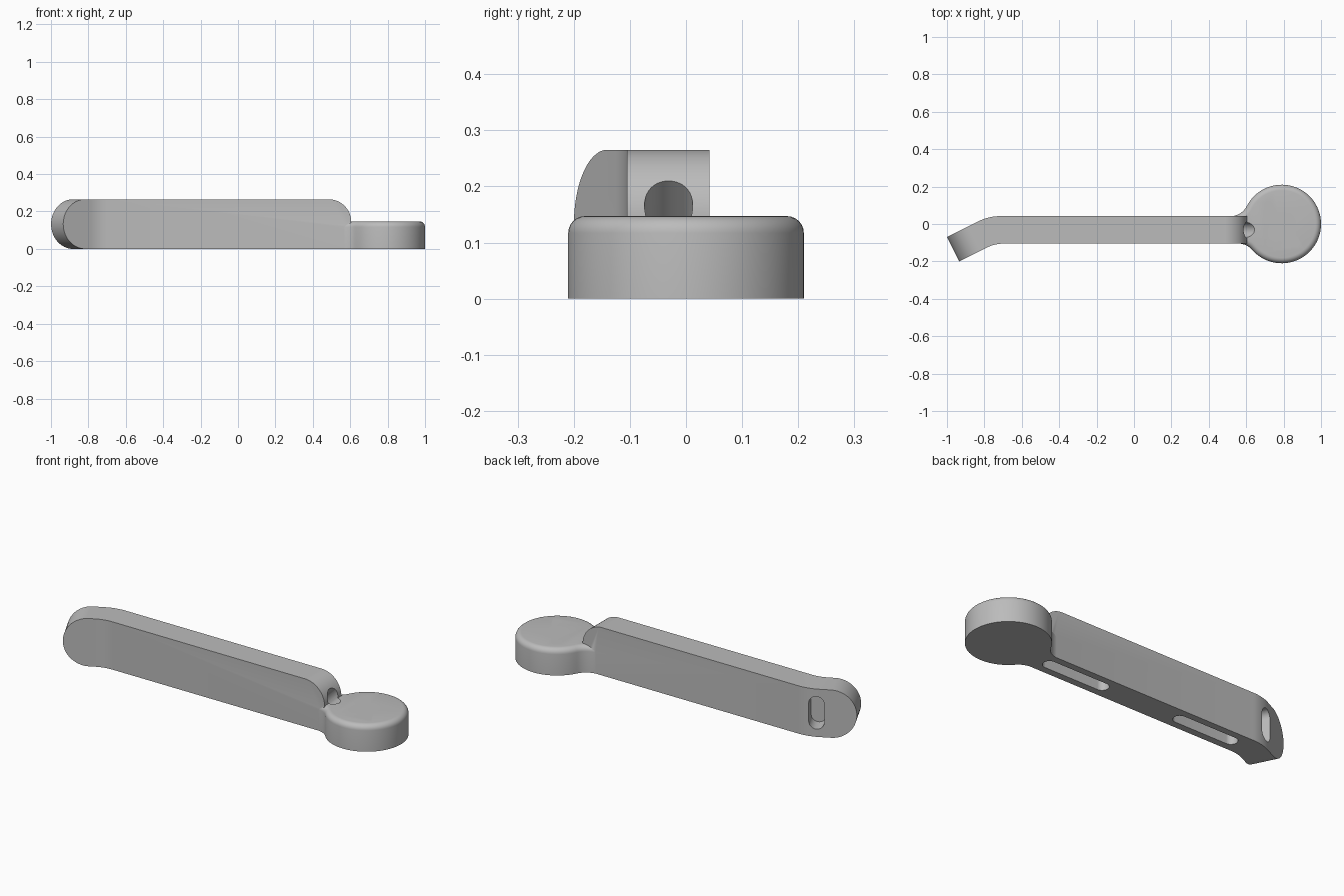
import bpy, bmesh, math
from mathutils import Vector, Matrix

if "Cube" in bpy.data.objects:
    bpy.data.objects.remove(bpy.data.objects["Cube"], do_unlink=True)

HEIGHT = 0.265
FLAT = Matrix.Identity(4)
SIDE = Matrix(((1, 0, 0, 0), (0, 0, 1, 0), (0, 1, 0, 0), (0, 0, 0, 1)))
# frame on the back of the bent end: along the plate, up, outwards
PLATE = Matrix(((-0.894, 0, -0.447, -0.881), (-0.447, 0, 0.894, -0.010),
                (0, 1, 0, HEIGHT / 2), (0, 0, 0, 1)))


def arc(center, r, a0, a1, n):
    return [(center[0] + r * math.cos(a0 + (a1 - a0) * i / n),
             center[1] + r * math.sin(a0 + (a1 - a0) * i / n)) for i in range(n + 1)]


def rounded(corners, n=12):
    """Polygon from (x, y, radius) corners."""
    pts = []
    for i, (x, y, r) in enumerate(corners):
        p = Vector((x, y))
        if r == 0:
            pts.append(p)
            continue
        a = (Vector(corners[i - 1][:2]) - p).normalized()
        b = (Vector(corners[(i + 1) % len(corners)][:2]) - p).normalized()
        half = a.angle(b) / 2
        t = r / math.tan(half)
        c = p + (a + b).normalized() * (r / math.sin(half))
        v0, v1 = p + a * t - c, p + b * t - c
        pts += [c + v0.lerp(v1, k / n).normalized() * r for k in range(n + 1)]
    return pts


def slot_shape(x0, x1, y0, y1):
    r = min(x1 - x0, y1 - y0) * 0.495
    return rounded([(x0, y0, r), (x1, y0, r), (x1, y1, r), (x0, y1, r)], 8)


def finish(bm, name):
    bmesh.ops.recalc_face_normals(bm, faces=bm.faces[:])
    mesh = bpy.data.meshes.new(name)
    bm.to_mesh(mesh)
    bm.free()
    ob = bpy.data.objects.new(name, mesh)
    bpy.context.collection.objects.link(ob)
    return ob


def prism(name, pts, lo, hi, frame=FLAT, top_bevel=0):
    bm = bmesh.new()
    base = bm.faces.new([bm.verts.new((p[0], p[1], lo)) for p in pts])
    geom = bmesh.ops.extrude_face_region(bm, geom=[base])["geom"]
    top = [g for g in geom if isinstance(g, bmesh.types.BMVert)]
    bmesh.ops.translate(bm, verts=top, vec=(0, 0, hi - lo))
    if top_bevel:
        rim = [e for e in bm.edges if all(v.co.z > hi - 1e-5 for v in e.verts)]
        bmesh.ops.bevel(bm, geom=rim, offset=top_bevel, segments=6,
                        profile=0.5, affect='EDGES')
    bm.transform(frame)
    return finish(bm, name)


def rod(name, start, end, r, frame=FLAT):
    start, end = frame @ Vector(start), frame @ Vector(end)
    axis = end - start
    bm = bmesh.new()
    bmesh.ops.create_cone(bm, cap_ends=True, segments=40, radius1=r, radius2=r,
                          depth=axis.length)
    bm.transform(Matrix.Translation((start + end) / 2)
                 @ axis.to_track_quat('Z', 'Y').to_matrix().to_4x4())
    return finish(bm, name)


def combine(body, tool, operation='DIFFERENCE'):
    tool.hide_render = True
    mod = body.modifiers.new("combine", 'BOOLEAN')
    mod.object, mod.operation, mod.solver = tool, operation, 'EXACT'
    with bpy.context.temp_override(object=body, active_object=body):
        bpy.ops.object.modifier_apply(modifier=mod.name)
    bpy.data.objects.remove(tool, do_unlink=True)


# long arm with one bent end
body = prism("lever_arm", rounded([
    (-0.935, -0.2, 0), (-0.745, -0.105, 0.2), (0.605, -0.105, 0),
    (0.605, 0.042, 0), (-0.776, 0.042, 0.25), (-1, -0.07, 0)]), -0.05, 0.3)
# rounded upper corner beside the head
combine(body, prism("side_clip", rounded([
    (-1.2, 0, 0), (0.605, 0, 0), (0.605, HEIGHT, 0.12), (-1.2, HEIGHT, 0)], 20),
    -0.5, 0.5, SIDE), 'INTERSECT')
# half-round tip of the bent end
tip = arc((0, 0), HEIGHT / 2 + 0.0003, -math.pi / 2, math.pi / 2, 36)
combine(body, prism("tip_clip", tip + [(-3, tip[-1][1]), (-3, tip[0][1])],
                    -2, 2, PLATE), 'INTERSECT')

# round head with concave neck
CX, R, NECK = 0.79, 0.21, 0.1
up_y, low_y = 0.0415 + NECK, -0.1045 - NECK
up_dx = math.sqrt((R + NECK) ** 2 - up_y ** 2)
low_dx = math.sqrt((R + NECK) ** 2 - low_y ** 2)
up_a, low_a = math.atan2(up_y, -up_dx), math.atan2(low_y, -low_dx)
outline = arc((CX, 0), R, low_a, up_a, 64)
outline += arc((CX - up_dx, up_y), NECK, up_a - math.pi, -math.pi / 2, 12)[1:]
outline += [(0.49, 0), (0.49, -0.06)]
outline += arc((CX - low_dx, low_y), NECK, math.pi / 2, low_a + math.pi, 12)[:-1]
combine(body, prism("head", outline, 0, 0.147, top_bevel=0.03), 'UNION')

# stepped blind socket in the head
combine(body, rod("socket_rim", (CX, 0, 0.125), (CX, 0, 0.3), 0.065))
combine(body, rod("socket", (CX, 0, 0.05), (CX, 0, 0.3), 0.05))
# two screw holes, wider from below
for x, y in ((0.72, 0.1), (0.857, -0.093)):
    combine(body, rod("screw_hole", (x, y, -0.1), (x, y, 0.3), 0.025))
    combine(body, rod("screw_recess", (x, y, -0.1), (x, y, 0.08), 0.042))

# cable slots under the arm, and the slanted bore that reaches them
for x0, x1 in ((0.14, 0.54), (-0.67, -0.28)):
    combine(body, prism("cable_slot", slot_shape(x0, x1, -0.066, 0.004), -0.1, 0.08))
combine(body, rod("cable_bore", (0.487, -0.031, 0.05), (0.787, -0.031, 0.35), 0.043))

# pivot hole, shallow pin hole and cable opening in the bent end
combine(body, rod("pivot_hole", (0, 0, -0.3), (0, 0, 0.2), 0.025, PLATE))
combine(body, rod("pin_hole", (0.078, 0.038, -0.03), (0.078, 0.038, 0.1), 0.031, PLATE))
opening = prism("cable_opening", slot_shape(-0.113, -0.033, -0.09, 0.09), -0.09, 0.06, PLATE)
combine(opening, rod("pivot_boss", (0, 0, -0.3), (0, 0, 0.2), 0.055, PLATE))
combine(body, opening)

# plain grey finish
grey = bpy.data.materials.new("plain_grey")
grey.use_nodes = True
grey.diffuse_color = (0.5, 0.5, 0.5, 1)
grey.node_tree.nodes["Principled BSDF"].inputs["Base Color"].default_value = (0.5, 0.5, 0.5, 1)
body.data.materials.clear()
body.data.materials.append(grey)

for ob in bpy.context.selected_objects:
    ob.select_set(False)
body.select_set(True)
bpy.context.view_layer.objects.active = body
bpy.ops.object.shade_smooth_by_angle(angle=math.radians(30))
